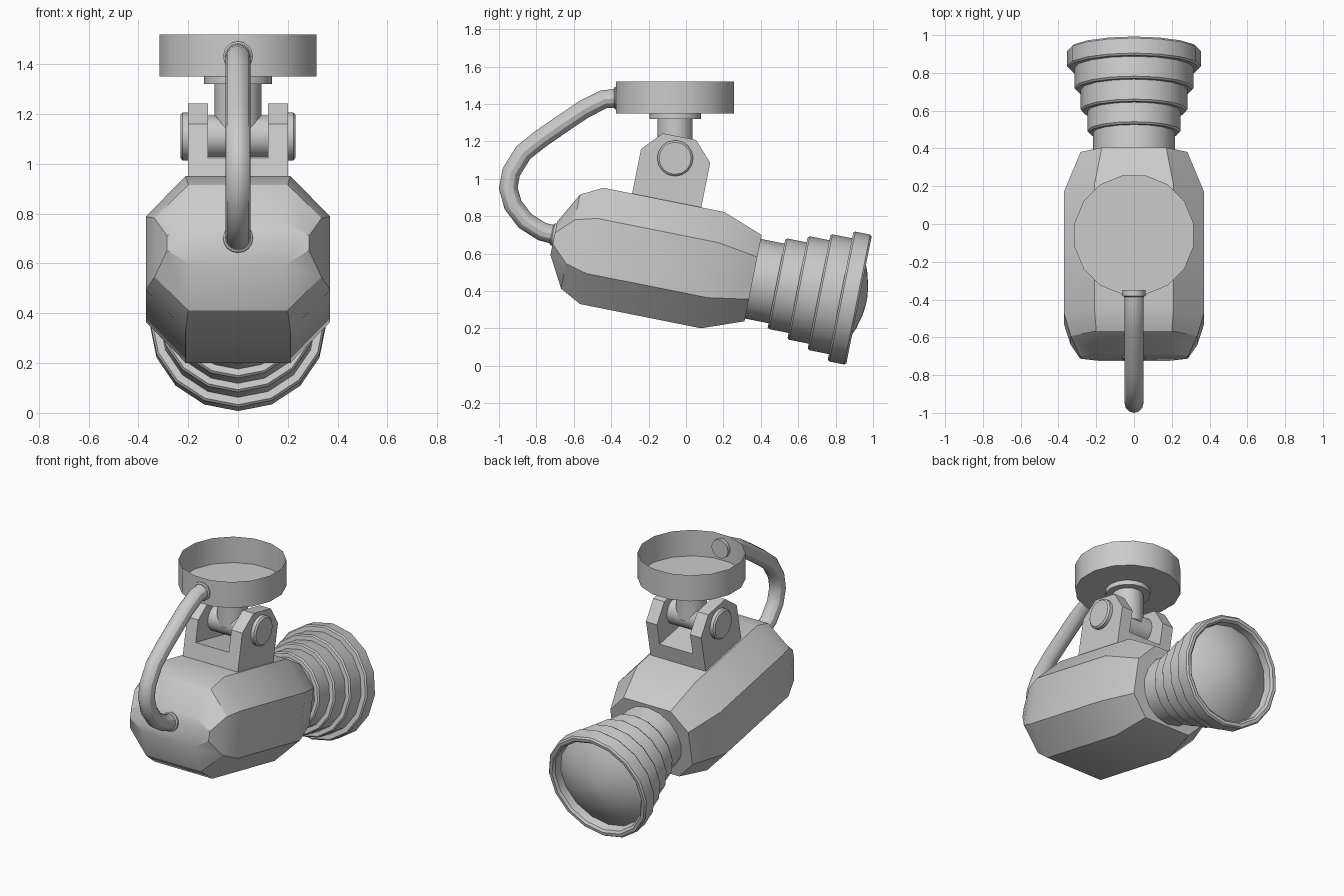
import bpy, bmesh, math
from mathutils import Matrix, Vector

if "Cube" in bpy.data.objects:
    bpy.data.objects.remove(bpy.data.objects["Cube"])

TILT = Matrix.Rotation(math.radians(-11.3), 4, 'X')   # housing frame: x, u (axis), v (up)
AXIS_V = 0.53                                        # height of the housing axis
ID = Matrix.Identity(4)


def finish(name, bm, mat=ID, recalc=True):
    bm.transform(mat)
    if recalc:
        bmesh.ops.recalc_face_normals(bm, faces=bm.faces)
    me = bpy.data.meshes.new(name)
    bm.to_mesh(me)
    bm.free()
    me.polygons.foreach_set("use_smooth", [True] * len(me.polygons))
    me.set_sharp_from_angle(angle=math.radians(30))
    ob = bpy.data.objects.new(name, me)
    bpy.context.scene.collection.objects.link(ob)
    return ob


def loft(rings, cap_start=True, cap_end=True):
    bm = bmesh.new()
    rows = [[bm.verts.new(p) for p in r] for r in rings]
    n = len(rows[0])
    for a, b in zip(rows, rows[1:]):
        for i in range(n):
            bm.faces.new((a[i], a[(i + 1) % n], b[(i + 1) % n], b[i]))
    if cap_start:
        bm.faces.new(rows[0][::-1])
    if cap_end:
        bm.faces.new(rows[-1])
    return bm


def lathe(name, profile, mat, n=16, phase=0.0, cap_start=True, cap_end=True):
    """Spin (radius, height) points about local z."""
    rings = []
    for r, h in profile:
        angs = [2 * math.pi * (i + phase) / n for i in range(n)]
        rings.append([(r * math.cos(a), r * math.sin(a), h) for a in angs])
    return finish(name, loft(rings, cap_start, cap_end), mat)


def prism(name, pts, x0, x1, mat):
    return finish(name, loft([[(x, u, v) for u, v in pts] for x in (x0, x1)]), mat)


# Ceiling cup, open on top, with flange and stem
C = Matrix.Translation((0, -0.058, 0))
R = 0.315 / math.cos(math.pi / 16)
lathe("ceiling_cup", [(R, 1.35), (R, 1.52)], C, phase=0.5, cap_end=False)
lathe("cup_flange", [(0.137, 1.32), (0.137, 1.352)], C)
lathe("stem", [(0.094, 1.11), (0.094, 1.325)], C)

# Pivot barrel and the two pin caps
P = Matrix.Translation((0, -0.058, 1.11)) @ Matrix.Rotation(math.pi / 2, 4, 'Y')
lathe("pivot_barrel", [(0.085, -0.125), (0.085, 0.125)], P)
for s, side in ((1, "right"), (-1, "left")):
    lathe("pin_cap_" + side, [(0.096, s * 0.195), (0.096, s * 0.222), (0.086, s * 0.231)], P)

# Forked bracket: base block and two lugs
U0, U1, FLOOR = -0.463, -0.086, 0.95
lug = [(U0, 0.83), (U0, 1.09), (-0.365, 1.195), (-0.184, 1.195), (U1, 1.09), (U1, 0.83)]
for s, side in ((1, "right"), (-1, "left")):
    prism("bracket_lug_" + side, lug, s * 0.12, s * 0.2, TILT)
prism("bracket_base", [(U0, 0.83), (U0, FLOOR), (U1, FLOOR), (U1, 0.83)], -0.12, 0.12, TILT)

# Housing: lofted octagons (u, half width, half height, top half width, side half height)
sections = [(-0.827, 0.285, 0.09, 0.185, 0.03), (-0.735, 0.335, 0.257, 0.20, 0.12),
            (-0.62, 0.37, 0.317, 0.21, 0.15), (0.04, 0.37, 0.317, 0.21, 0.15),
            (0.26, 0.283, 0.235, 0.17, 0.115)]
rings = []
for u, w, h, tw, sh in sections:
    quad = [(w, sh), (tw, h), (-tw, h), (-w, sh), (-w, -sh), (-tw, -h), (tw, -h), (w, -sh)]
    rings.append([(x, u, AXIS_V + v) for x, v in quad])
finish("housing", loft(rings), TILT)

# Stepped lens hood with rounded steps
L = TILT @ Matrix.Translation((0, 0, AXIS_V - 0.003)) @ Matrix.Rotation(-math.pi / 2, 4, 'X')
prof = [(0.217, 0.22)]
r_prev = 0.217
for r, u in ((0.247, 0.388), (0.282, 0.503), (0.316, 0.62), (0.354, 0.737)):
    prof += [(r_prev, u), (r - 0.008, u), (r, u + 0.01)]
    r_prev = r
prof += [(0.354, 0.828), (0.345, 0.838), (0.325, 0.838), (0.312, 0.825), (0.305, 0.77)]
lathe("lens_hood", prof, L, cap_end=False)

# Domed glass
dome = [(0.307 * math.sin(t * math.pi / 12) / math.sin(math.pi / 2), 0) for t in range(6, 0, -1)]
dome = [(r, 0.879 - r * r / 0.9) for r, _ in dome] + [(0.02, 0.879)]
lathe("lens_glass", dome, L, cap_start=False)

# Cable swept through a few points
path = [(-0.36, 1.432), (-0.44, 1.425), (-0.545, 1.372), (-0.66, 1.295), (-0.78, 1.212),
        (-0.87, 1.14), (-0.935, 1.035), (-0.95, 0.95), (-0.925, 0.86), (-0.86, 0.775),
        (-0.77, 0.718), (-0.68, 0.695)]
pts = [Vector((0, y, z)) for y, z in path]
rings = []
for i, p in enumerate(pts):
    t = (pts[min(i + 1, len(pts) - 1)] - pts[max(i - 1, 0)]).normalized()
    side = Vector((1, 0, 0)).cross(t)
    rings.append([p + 0.05 * (math.cos(a) * Vector((1, 0, 0)) + math.sin(a) * side)
                  for a in [2 * math.pi * k / 12 for k in range(12)]])
finish("cable", loft(rings))

# Cable collars on the cup and on the housing back
collar = [(0.06, -0.02), (0.06, 0.01), (0.052, 0.016)]
lathe("cable_collar_top", collar,
      Matrix.Translation((0, -0.37, 1.432)) @ Matrix.Rotation(math.pi / 2, 4, 'X'))
lathe("cable_collar_bottom", collar,
      TILT @ Matrix.Translation((0, -0.827, 0.55)) @ Matrix.Rotation(math.pi / 2, 4, 'X'))
